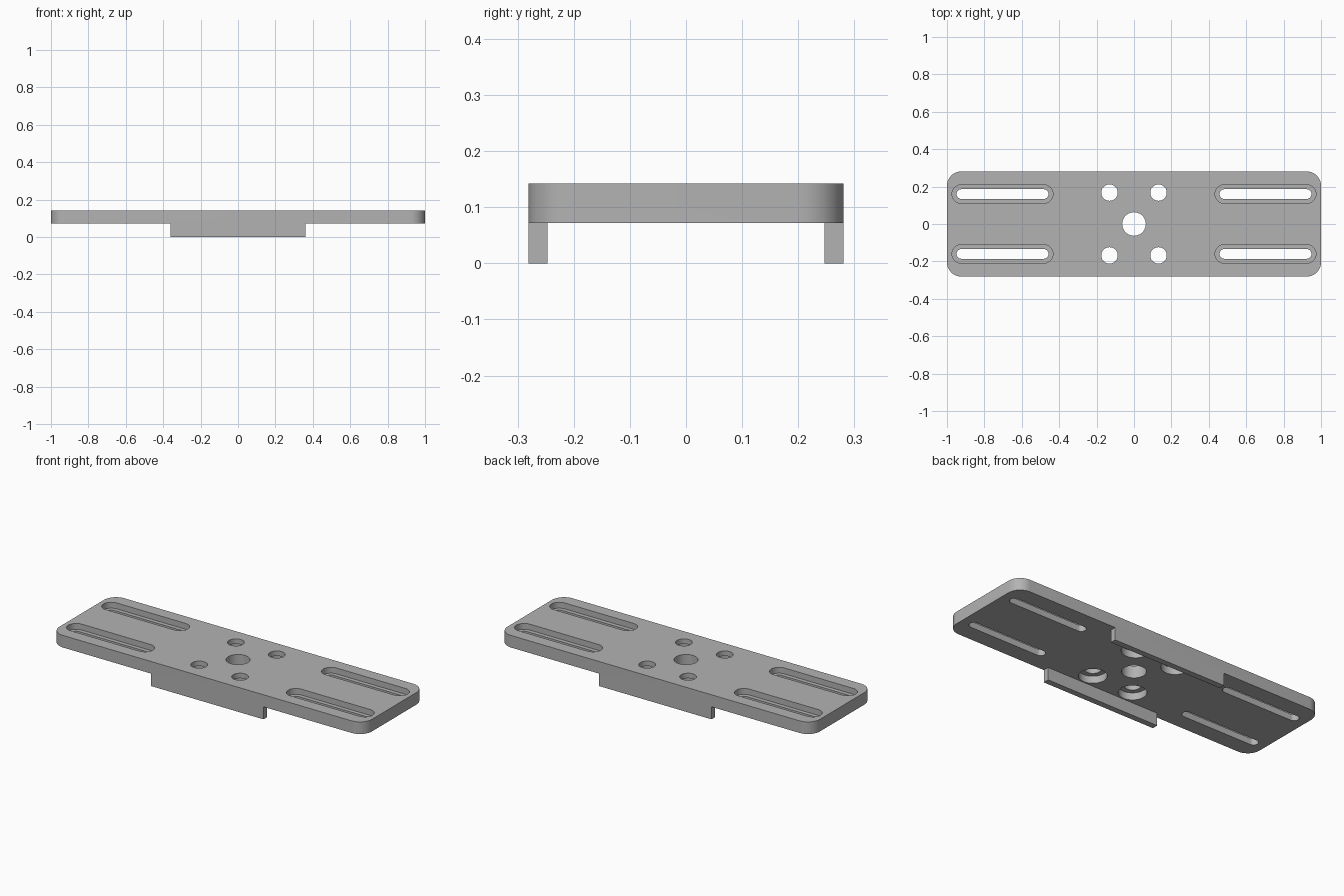
import bpy, bmesh, math
from mathutils import Vector

cube = bpy.data.objects.get("Cube")
if cube:
    bpy.data.objects.remove(cube, do_unlink=True)

HALF_Y, TOP, UNDER = 0.281, 0.142, 0.072
SHELF = 0.108          # ledge height inside slots and counterbores
OVER = 0.05            # how far cutters reach past the surfaces

grey = bpy.data.materials.new("plain_grey")
grey.use_nodes = True
grey.diffuse_color = (0.45, 0.45, 0.45, 1)
grey.node_tree.nodes["Principled BSDF"].inputs["Base Color"].default_value = (0.45, 0.45, 0.45, 1)


def outline(cx, cy, hx, hy, r, steps=10):
    """Rounded rectangle; a slot or circle when r reaches the half sizes."""
    pts = []
    for q, (sx, sy) in enumerate(((1, 1), (-1, 1), (-1, -1), (1, -1))):
        for i in range(steps + 1):
            a = (q + i / steps) * math.pi / 2
            p = Vector((cx + sx * (hx - r) + r * math.cos(a),
                        cy + sy * (hy - r) + r * math.sin(a)))
            if not pts or (p - pts[-1]).length > 1e-5:
                pts.append(p)
    if (pts[0] - pts[-1]).length < 1e-5:
        pts.pop()
    return pts


def prism(name, pts, z0, z1):
    bm = bmesh.new()
    face = bm.faces.new([bm.verts.new((p[0], p[1], z0)) for p in pts])
    top = bmesh.ops.extrude_face_region(bm, geom=[face])["geom"]
    bmesh.ops.translate(bm, vec=(0, 0, z1 - z0),
                        verts=[v for v in top if isinstance(v, bmesh.types.BMVert)])
    bmesh.ops.recalc_face_normals(bm, faces=bm.faces[:])
    mesh = bpy.data.meshes.new(name)
    bm.to_mesh(mesh)
    bm.free()
    mesh.materials.append(grey)
    obj = bpy.data.objects.new(name, mesh)
    bpy.context.collection.objects.link(obj)
    return obj


def box(cx, hx, hy):
    return [(cx - hx, -hy), (cx + hx, -hy), (cx + hx, hy), (cx - hx, hy)]


# Rounded block that becomes the plate with its two side lips
plate = prism("mounting_plate", outline(0, 0, 1, HALF_Y, 0.077), 0, TOP)
cutters = []


def cut(name, pts, z0, z1):
    cutter = prism(name, pts, z0, z1)
    cutter.hide_render = True
    cutters.append(cutter)
    mod = plate.modifiers.new(name, "BOOLEAN")
    mod.operation, mod.solver, mod.object = "DIFFERENCE", "EXACT", cutter


# Clear the underside, leaving a lip along the middle of each long edge
cut("channel_cutter", box(0, 1.2, 0.247), -OVER, UNDER)
for side in (-1, 1):
    cut("end_cutter", box(side * 0.86, 0.5, 0.5), -OVER, UNDER)

# Centre bore
cut("bore_cutter", outline(0, 0, 0.063, 0.063, 0.063), -OVER, TOP + OVER)

for sx in (-1, 1):
    for sy in (-1, 1):
        # Stepped slots, wide at the top
        cut("slot_recess_cutter", outline(sx * 0.703, sy * 0.16, 0.27, 0.05, 0.05), SHELF, TOP + OVER)
        cut("slot_cutter", outline(sx * 0.703, sy * 0.16, 0.246, 0.026, 0.026), -OVER, TOP + OVER)
        # Screw holes, counterbored from below
        cut("screw_hole_cutter", outline(sx * 0.131, sy * 0.168, 0.044, 0.044, 0.044), -OVER, TOP + OVER)
        cut("counterbore_cutter", outline(sx * 0.131, sy * 0.168, 0.073, 0.073, 0.073), -OVER, SHELF + 0.005)

# Bake the cuts and tidy away the cutters
bpy.context.view_layer.update()
graph = bpy.context.evaluated_depsgraph_get()
baked = bpy.data.meshes.new_from_object(plate.evaluated_get(graph))
plate.modifiers.clear()
plate.data = baked
for cutter in cutters:
    bpy.data.objects.remove(cutter, do_unlink=True)

# Smooth curved walls, crisp edges
bpy.ops.object.select_all(action="DESELECT")
plate.select_set(True)
bpy.context.view_layer.objects.active = plate
bpy.ops.object.shade_smooth_by_angle(angle=math.radians(30))
